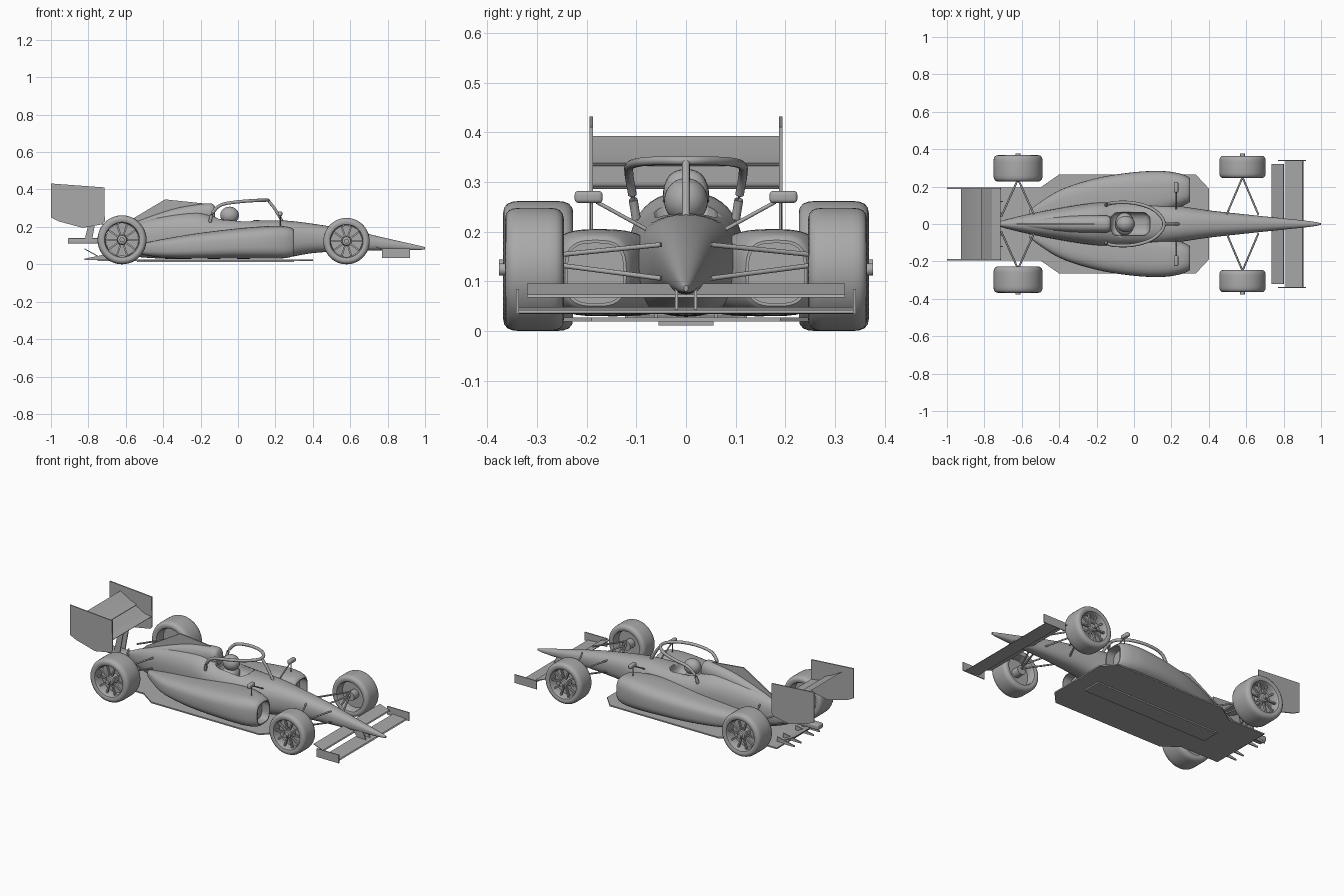
import bpy, bmesh, math
from mathutils import Vector, Matrix

if "Cube" in bpy.data.objects:
    bpy.data.objects.remove(bpy.data.objects["Cube"])

grey = bpy.data.materials.new("plain grey")
grey.diffuse_color = (0.4, 0.4, 0.4, 1)
grey.use_nodes = True
grey.node_tree.nodes["Principled BSDF"].inputs["Base Color"].default_value = grey.diffuse_color


def finish(name, bm, angle=35):
    bmesh.ops.recalc_face_normals(bm, faces=bm.faces)
    me = bpy.data.meshes.new(name)
    bm.to_mesh(me)
    bm.free()
    ob = bpy.data.objects.new(name, me)
    bpy.context.collection.objects.link(ob)
    me.materials.append(grey)
    bpy.ops.object.select_all(action='DESELECT')
    ob.select_set(True)
    bpy.context.view_layer.objects.active = ob
    bpy.ops.object.shade_smooth_by_angle(angle=math.radians(angle))
    return ob


def spline(rows, steps):
    """Catmull-Rom interpolation of rows of numbers."""
    out = []
    for i in range(len(rows) - 1):
        a, b, c, d = (rows[max(i - 1, 0)], rows[i], rows[i + 1], rows[min(i + 2, len(rows) - 1)])
        for k in range(steps):
            t = k / steps
            out.append([0.5 * (2 * q + (r - p) * t + (2 * p - 5 * q + 4 * r - s) * t * t
                               + (3 * q - p - 3 * r + s) * t ** 3)
                        for p, q, r, s in zip(a, b, c, d)])
    return out + [list(rows[-1])]


def loft(name, rows, side=1, power=2.4, steps=5, n=40, inlet=0.0):
    """Rows of x, centre y, half width, bottom z, top z."""
    bm = bmesh.new()
    rings = []
    for x, yc, hw, zb, zt in spline(rows, steps):
        ring = []
        for k in range(n):
            a = math.tau * k / n
            c, s = math.cos(a), math.sin(a)
            y = yc + hw * math.copysign(abs(c) ** (2 / power), c)
            z = (zb + zt) / 2 + (zt - zb) / 2 * math.copysign(abs(s) ** (2 / power), s)
            ring.append(bm.verts.new((x, side * y, z)))
        rings.append(ring)
    for r0, r1 in zip(rings, rings[1:]):
        for k in range(n):
            bm.faces.new((r0[k], r0[(k + 1) % n], r1[(k + 1) % n], r1[k]))
    bm.faces.new(rings[0])
    cap = bm.faces.new(rings[-1])
    bmesh.ops.recalc_face_normals(bm, faces=bm.faces)
    if inlet:
        bmesh.ops.inset_region(bm, faces=[cap], thickness=0.006)
        ext = bmesh.ops.extrude_discrete_faces(bm, faces=[cap])
        bmesh.ops.translate(bm, verts=ext['faces'][0].verts, vec=(-inlet, 0, 0))
    return finish(name, bm, 40)


def prism(name, pts, axis, lo, hi):
    """Extrude an outline: axis y takes (x, z) points, axis z takes (x, y) points."""
    bm = bmesh.new()
    put = (lambda p, h: (p[0], h, p[1])) if axis == 'y' else (lambda p, h: (p[0], p[1], h))
    a = [bm.verts.new(put(p, lo)) for p in pts]
    b = [bm.verts.new(put(p, hi)) for p in pts]
    bm.faces.new(a)
    bm.faces.new(b)
    for i in range(len(pts)):
        j = (i + 1) % len(pts)
        bm.faces.new((a[i], a[j], b[j], b[i]))
    return finish(name, bm, 20)


def box(name, centre, size, bevel=0.0):
    bm = bmesh.new()
    bmesh.ops.create_cube(bm, size=1, matrix=Matrix.Translation(centre) @ Matrix.Diagonal((*size, 1)))
    if bevel:
        bmesh.ops.bevel(bm, geom=bm.edges[:], offset=bevel, segments=3, profile=0.5, affect='EDGES')
    return finish(name, bm)


def ball(name, centre, size):
    bm = bmesh.new()
    bmesh.ops.create_uvsphere(bm, u_segments=32, v_segments=20, radius=1,
                              matrix=Matrix.Translation(centre) @ Matrix.Diagonal((*size, 1)))
    return finish(name, bm, 60)


def tube(name, pts, radius):
    bm = bmesh.new()
    n, rings = 10, []
    pts = [Vector(p) for p in pts]
    for i, p in enumerate(pts):
        d = (pts[min(i + 1, len(pts) - 1)] - pts[max(i - 1, 0)]).normalized()
        u = d.cross(Vector((0.01, 0.02, 1)) if abs(d.z) < 0.9 else Vector((1, 0, 0))).normalized()
        v = d.cross(u)
        rings.append([bm.verts.new(p + radius * (u * math.cos(math.tau * k / n) + v * math.sin(math.tau * k / n)))
                      for k in range(n)])
    for r0, r1 in zip(rings, rings[1:]):
        for k in range(n):
            bm.faces.new((r0[k], r0[(k + 1) % n], r1[(k + 1) % n], r1[k]))
    bm.faces.new(rings[0])
    bm.faces.new(rings[-1])
    return finish(name, bm, 50)


def lathe(name, profile, x, z, closed, n=48):
    """Spin (radius, y) points about a wheel axle."""
    bm = bmesh.new()
    rings = [[bm.verts.new((x + r * math.cos(math.tau * k / n), y, z + r * math.sin(math.tau * k / n)))
              for k in range(n)] for r, y in profile]
    pairs = list(zip(rings, rings[1:])) + ([(rings[-1], rings[0])] if closed else [])
    for r0, r1 in pairs:
        for k in range(n):
            bm.faces.new((r0[k], r0[(k + 1) % n], r1[(k + 1) % n], r1[k]))
    if not closed:
        bm.faces.new(rings[0])
        bm.faces.new(rings[-1])
    return finish(name, bm)


# Main hull from tail to nose, with a cockpit opening
hull = loft("hull", [
    (-0.75, 0, 0.006, 0.11, 0.14), (-0.6, 0, 0.045, 0.05, 0.205), (-0.4, 0, 0.085, 0.03, 0.26),
    (-0.22, 0, 0.112, 0.03, 0.28), (-0.1, 0, 0.118, 0.03, 0.252), (0.1, 0, 0.113, 0.03, 0.236),
    (0.25, 0, 0.095, 0.035, 0.234), (0.4, 0, 0.073, 0.06, 0.217), (0.6, 0, 0.051, 0.072, 0.183),
    (0.8, 0, 0.03, 0.074, 0.138), (0.95, 0, 0.014, 0.076, 0.104), (1.0, 0, 0.004, 0.08, 0.092)])
cutter = box("cockpit_cutter", (-0.02, 0, 0.25), (0.21, 0.125, 0.15), 0.04)
mod = hull.modifiers.new("cockpit", 'BOOLEAN')
mod.object, mod.operation, mod.solver = cutter, 'DIFFERENCE', 'EXACT'
bpy.context.view_layer.objects.active = hull
bpy.ops.object.modifier_apply(modifier=mod.name)
bpy.data.objects.remove(cutter)

# Engine cover, air box and fin
loft("engine_cover", [
    (-0.72, 0, 0.008, 0.11, 0.15), (-0.55, 0, 0.03, 0.12, 0.225), (-0.35, 0, 0.046, 0.15, 0.295),
    (-0.2, 0, 0.047, 0.2, 0.322), (-0.14, 0, 0.044, 0.22, 0.324), (-0.122, 0, 0.03, 0.235, 0.305)])
prism("engine_fin", [(-0.64, 0.19), (-0.62, 0.21), (-0.39, 0.347), (-0.16, 0.323), (-0.2, 0.25)], 'y', -0.004, 0.004)

# Driver
ball("helmet", (-0.045, 0, 0.262), (0.05, 0.044, 0.046))
ball("driver_shoulders", (-0.05, 0, 0.195), (0.05, 0.06, 0.04))

# Head protection hoop
half = [(-0.15, 0.1, 0.225), (-0.135, 0.108, 0.275), (-0.09, 0.115, 0.318), (0.0, 0.112, 0.334),
        (0.09, 0.085, 0.341), (0.145, 0.04, 0.343)]
hoop = half + [(0.16, 0, 0.343)] + [(x, -y, z) for x, y, z in reversed(half)]
tube("halo_hoop", spline(hoop, 5), 0.009)
tube("halo_pillar", [(0.16, 0, 0.343), (0.195, 0, 0.3), (0.24, 0, 0.225)], 0.008)

# Floor, plank and diffuser
edge = [(0.4, 0.19), (0.33, 0.265), (-0.4, 0.265), (-0.5, 0.195), (-0.75, 0.195)]
prism("floor", edge + [(x, -y) for x, y in reversed(edge)], 'z', 0.019, 0.027)
prism("plank", [(0.3, 0.055), (-0.54, 0.055), (-0.54, -0.055), (0.3, -0.055)], 'z', 0.011, 0.02)
prism("diffuser", [(-0.72, 0.024), (-0.82, 0.08), (-0.82, 0.085), (-0.72, 0.03)], 'y', -0.12, 0.12)
for y in (-0.12, -0.06, 0.06, 0.12):
    prism("diffuser_strake", [(-0.7, 0.022), (-0.82, 0.022), (-0.82, 0.03), (-0.7, 0.055)], 'y', y - 0.003, y + 0.003)
box("tail_structure", (-0.82, 0, 0.125), (0.18, 0.05, 0.03), 0.006)

# Rear wing planes
prism("rear_wing_main", [(-0.715, 0.292), (-0.76, 0.297), (-0.83, 0.335), (-0.76, 0.29), (-0.72, 0.286)], 'y', -0.188, 0.188)
prism("rear_wing_flap", [(-0.815, 0.338), (-0.86, 0.355), (-0.925, 0.393), (-0.86, 0.347), (-0.82, 0.332)], 'y', -0.188, 0.188)

# Front wing planes
prism("front_wing_main", [(0.905, 0.036), (0.9, 0.042), (0.81, 0.048), (0.81, 0.044), (0.88, 0.034)], 'y', -0.34, 0.34)
prism("front_wing_flap", [(0.802, 0.068), (0.798, 0.074), (0.735, 0.096), (0.735, 0.092)], 'y', -0.32, 0.32)


def wheel(end, x, radius, y0, y1, side):
    """Tyre, rim, spokes and hub on one axle end."""
    c, w = side * (y0 + y1) / 2, side * (y1 - y0) / 2
    shape = [(0.68, 0.8), (0.72, 0.93), (0.82, 1), (0.9, 0.97), (0.96, 0.87), (0.99, 0.72), (1, 0.5)]
    prof = [(r * radius, c + k * w) for r, k in shape]
    prof += [(r * radius, c - k * w) for r, k in reversed(shape)]
    lathe(end + "_tyre", prof, x, radius, True)
    lathe(end + "_brake_disc", [(0.67 * radius, c - 0.1 * w), (0.67 * radius, c + 0.1 * w)], x, radius, False)
    lathe(end + "_hub", [(0.22 * radius, c - 0.9 * w), (0.22 * radius, c + 0.5 * w), (0.18 * radius, c + 0.8 * w),
                         (0.1 * radius, c + 0.85 * w), (0.1 * radius, side * 0.376)], x, radius, False, 24)
    bm = bmesh.new()
    for k in range(10):
        m = (Matrix.Translation((x, c + 0.58 * w, radius)) @ Matrix.Rotation(math.tau * k / 10, 4, 'Y')
             @ Matrix.Translation((0.42 * radius, 0, 0)) @ Matrix.Diagonal((0.54 * radius, 0.012, 0.009, 1)))
        bmesh.ops.create_cube(bm, size=1, matrix=m)
    finish(end + "_spokes", bm)


for s in (-1, 1):
    # Side pods with recessed inlets
    loft("side_pod", [
        (-0.56, 0.055, 0.02, 0.06, 0.1), (-0.4, 0.1, 0.08, 0.035, 0.135), (-0.2, 0.14, 0.105, 0.03, 0.168),
        (0.0, 0.155, 0.122, 0.03, 0.192), (0.15, 0.17, 0.113, 0.03, 0.204), (0.24, 0.18, 0.091, 0.032, 0.204),
        (0.285, 0.182, 0.073, 0.04, 0.195), (0.3, 0.182, 0.062, 0.05, 0.183)], s, 3, inlet=0.05)
    # Wheels
    wheel("rear", -0.62, 0.131, 0.227, 0.368, s)
    wheel("front", 0.58, 0.124, 0.246, 0.364, s)
    # Suspension arms
    for x0, near, hub_y, ty, z in ((0.58, 0.085, 0.25, 0.05, 0.124), (-0.62, 0.09, 0.24, 0.04, 0.131)):
        for dx in (-near, near):
            tube("upper_arm", [(x0 + dx, s * ty, z + 0.05), (x0, s * hub_y, z + 0.03)], 0.005)
            tube("lower_arm", [(x0 + dx, s * ty, z - 0.018), (x0, s * hub_y, z + 0.008)], 0.005)
    # Mirrors
    box("mirror", (0.225, s * 0.196, 0.27), (0.024, 0.056, 0.024), 0.007)
    tube("mirror_stay", [(0.225, s * 0.18, 0.26), (0.225, s * 0.08, 0.205)], 0.004)
    tube("mirror_post", [(0.225, s * 0.19, 0.262), (0.225, s * 0.19, 0.19)], 0.003)
    # Wing end plates and supports
    prism("rear_end_plate", [(-1, 0.432), (-0.715, 0.411), (-0.712, 0.23), (-0.725, 0.214), (-0.83, 0.195),
                             (-0.96, 0.23), (-1, 0.25)], 'y', s * 0.187, s * 0.194)
    prism("rear_wing_support", [(-0.78, 0.3), (-0.75, 0.295), (-0.78, 0.13), (-0.82, 0.13)],
          'y', s * 0.022, s * 0.028)
    prism("front_end_plate", [(0.92, 0.034), (0.92, 0.085), (0.77, 0.085), (0.77, 0.034)], 'y', s * 0.336, s * 0.342)
    prism("front_wing_pylon", [(0.88, 0.04), (0.82, 0.045), (0.79, 0.085), (0.86, 0.085)], 'y', s * 0.016, s * 0.022)
